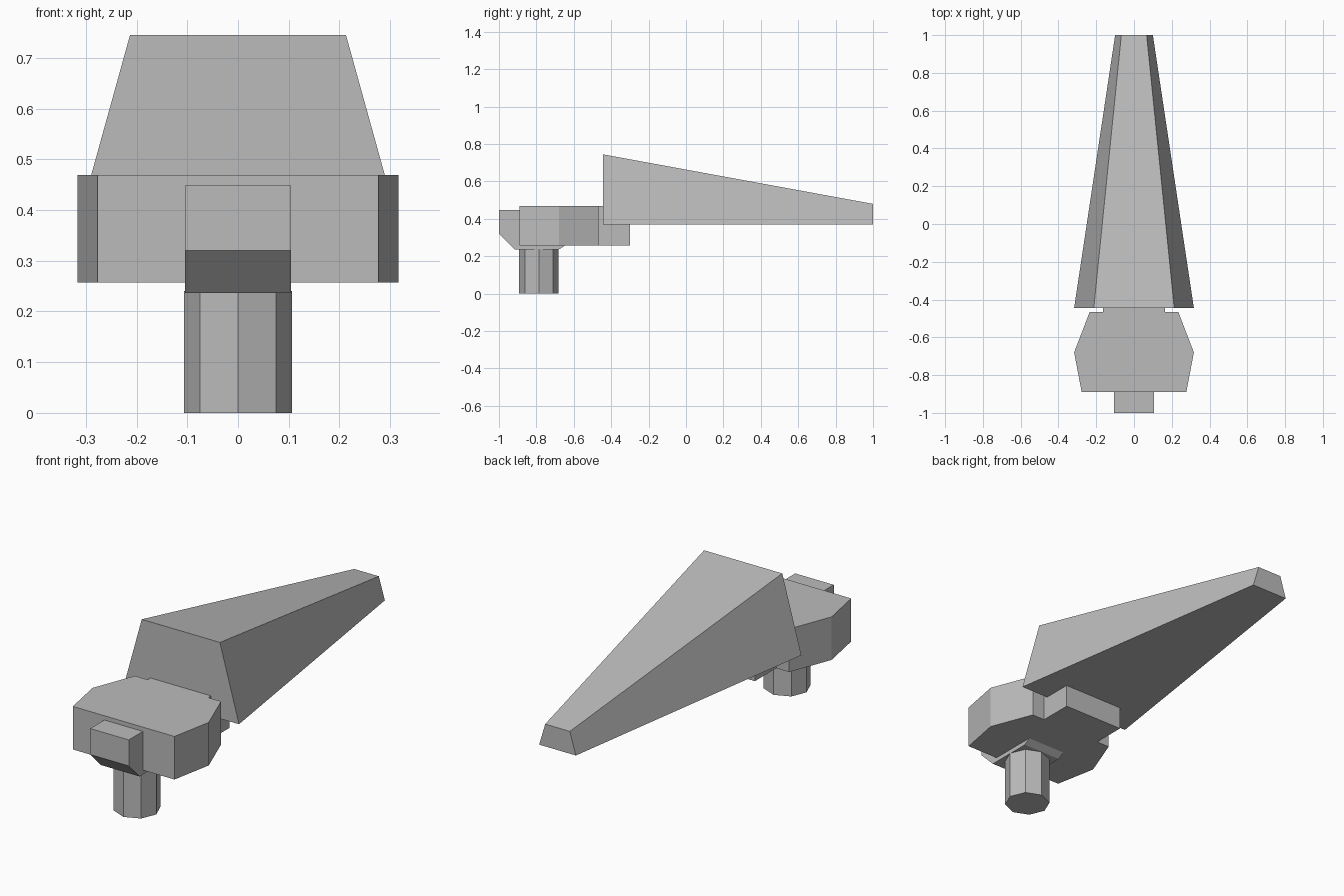
import bpy
import bmesh
import math

cube = bpy.data.objects.get("Cube")
if cube:
    bpy.data.objects.remove(cube, do_unlink=True)

grey = bpy.data.materials.new("plain_grey")
grey.use_nodes = True
colour = (0.5, 0.5, 0.5, 1)
grey.diffuse_color = colour
grey.node_tree.nodes["Principled BSDF"].inputs["Base Color"].default_value = colour


def loft(name, start, end):
    """Solid between two matching rings of points."""
    bm = bmesh.new()
    a = [bm.verts.new(p) for p in start]
    b = [bm.verts.new(p) for p in end]
    bm.faces.new(a)
    bm.faces.new(b)
    for i in range(len(a)):
        j = (i + 1) % len(a)
        bm.faces.new((a[i], a[j], b[j], b[i]))
    bmesh.ops.recalc_face_normals(bm, faces=bm.faces)
    mesh = bpy.data.meshes.new(name)
    bm.to_mesh(mesh)
    bm.free()
    mesh.materials.append(grey)
    obj = bpy.data.objects.new(name, mesh)
    bpy.context.collection.objects.link(obj)
    return obj


def trapezoid(y, low, high, bottom, top):
    return [(-low, y, bottom), (low, y, bottom), (high, y, top), (-high, y, top)]


# Long tapering arm
loft("tapered_arm",
     trapezoid(-0.445, 0.317, 0.213, 0.37, 0.745),
     trapezoid(1.0, 0.1, 0.067, 0.37, 0.48))

# Faceted body with a narrower neck, mirrored from its half outline
half = [(0.277, -0.89), (0.317, -0.68), (0.235, -0.467), (0.165, -0.467), (0.165, -0.30)]
outline = half + [(-x, y) for x, y in reversed(half)]
loft("mount_body",
     [(x, y, 0.257) for x, y in outline],
     [(x, y, 0.469) for x, y in outline])

# Chamfered clip through the body
profile = [(-1.0, 0.448), (-1.0, 0.32), (-0.916, 0.236),
           (-0.68, 0.236), (-0.64, 0.262), (-0.64, 0.448)]
loft("front_clip",
     [(-0.105, y, z) for y, z in profile],
     [(0.105, y, z) for y, z in profile])

# Eight-sided pin
ring = [(0.106 * math.cos(i * math.tau / 8), -0.787 + 0.106 * math.sin(i * math.tau / 8))
        for i in range(8)]
loft("pin", [(x, y, 0) for x, y in ring], [(x, y, 0.24) for x, y in ring])
